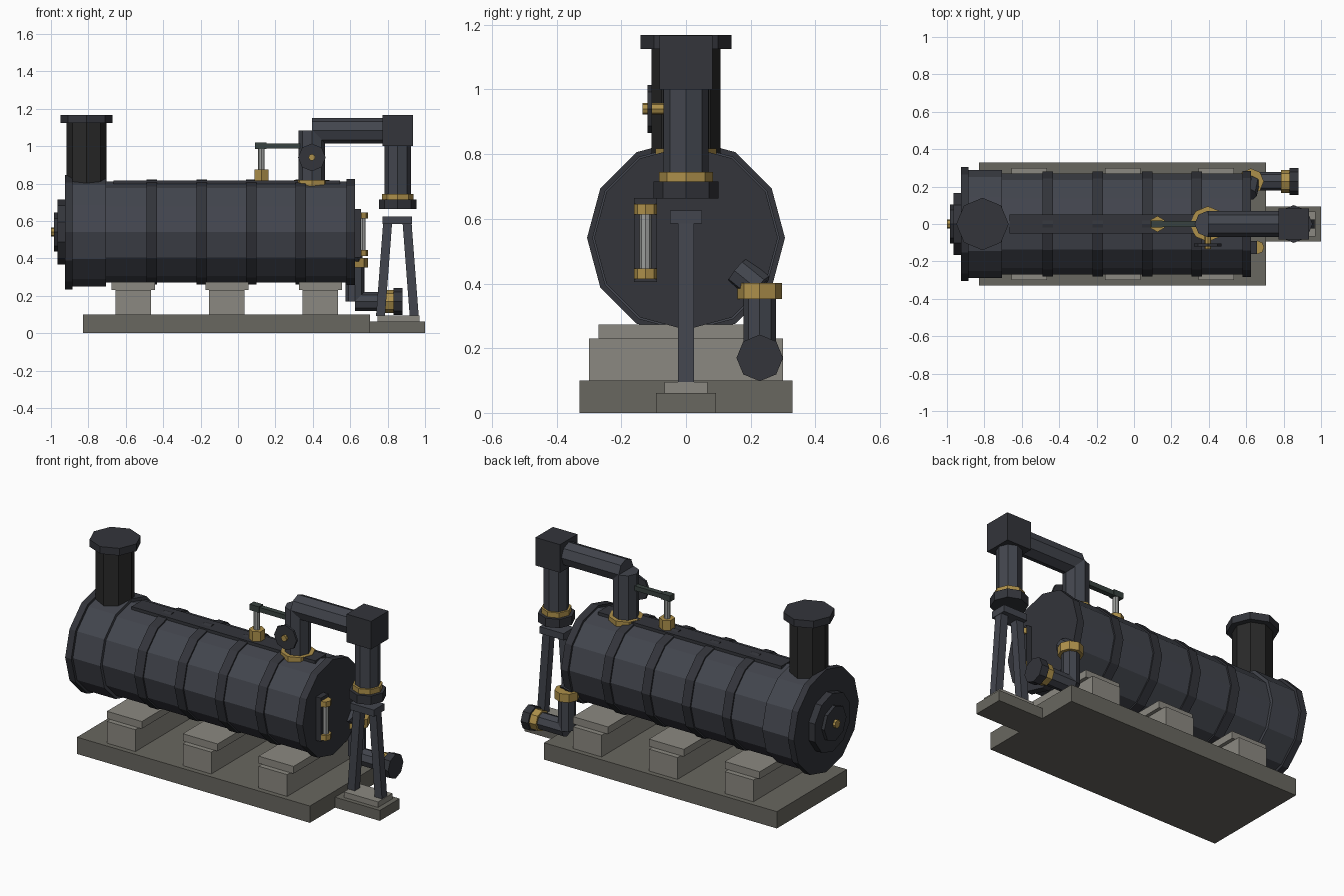
import bpy, bmesh
from mathutils import Vector, Matrix

if "Cube" in bpy.data.objects:
    bpy.data.objects.remove(bpy.data.objects["Cube"])


def material(name, r, g, b):
    m = bpy.data.materials.new(name)
    m.diffuse_color = (r, g, b, 1)
    m.use_nodes = True
    m.node_tree.nodes["Principled BSDF"].inputs["Base Color"].default_value = m.diffuse_color
    return m


IRON = material("iron", 0.055, 0.06, 0.075)
DARK = material("dark_iron", 0.033, 0.035, 0.043)
SOOT = material("soot", 0.022, 0.022, 0.022)
BRASS = material("brass", 0.42, 0.28, 0.07)
STONE = material("stone", 0.14, 0.135, 0.115)
PALE = material("pale_stone", 0.26, 0.25, 0.22)
STEEL = material("steel", 0.33, 0.34, 0.33)
LEVER = material("lever_paint", 0.04, 0.055, 0.05)


def finish(name, bm, mat):
    me = bpy.data.meshes.new(name)
    bm.to_mesh(me)
    bm.free()
    me.materials.append(mat)
    ob = bpy.data.objects.new(name, me)
    bpy.context.collection.objects.link(ob)
    return ob


def rod(name, a, b, r, mat, n=8):
    """Flat-faced prism of n sides from point a to point b."""
    a, b = Vector(a), Vector(b)
    d = b - a
    bm = bmesh.new()
    M = Matrix.Translation((a + b) / 2) @ d.to_track_quat('Z', 'Y').to_matrix().to_4x4()
    bmesh.ops.create_cone(bm, cap_ends=True, segments=n, radius1=r, radius2=r,
                          depth=d.length, matrix=M)
    return finish(name, bm, mat)


def box(name, x, y, z, mat, shift=0):
    """Box from (min, max) ranges; shift slides the top along x."""
    bm = bmesh.new()
    bmesh.ops.create_cube(bm, size=1)
    for v in bm.verts:
        top = v.co.z > 0
        v.co = [r[int(c > 0)] for c, r in zip(v.co, (x, y, z))]
        if top:
            v.co.x += shift
    return finish(name, bm, mat)


ZC = 0.541


def drum(name, x0, x1, r, mat, n=12):
    return rod(name, (x0, 0, ZC), (x1, 0, ZC), r, mat, n)


# Foundation and saddles
box("base", (-0.83, 0.705), (-0.33, 0.33), (0, 0.10), STONE)
box("side_base", (0.70, 1.0), (-0.093, 0.093), (0, 0.062), STONE)
box("trestle_foot", (0.745, 0.97), (-0.067, 0.067), (0.06, 0.095), PALE)
for i, x in enumerate((-0.56, -0.06, 0.44)):
    box(f"saddle_block_{i}", (x - 0.094, x + 0.094), (-0.30, 0.30), (0.10, 0.23), PALE)
    box(f"saddle_pad_{i}", (x - 0.115, x + 0.115), (-0.27, 0.27), (0.23, 0.273), PALE)

# Boiler drum, bands and ends
drum("boiler", -0.71, 0.60, 0.271, IRON)
drum("smokebox", -0.89, -0.705, 0.29, IRON)
drum("smokebox_flange", -0.925, -0.885, 0.306, DARK)
drum("end_flange", 0.58, 0.625, 0.284, DARK)
for i in range(4):
    x = -0.46 + i * 0.265
    drum(f"band_{i}", x - 0.028, x + 0.028, 0.28, DARK)
box("ridge_plate", (-0.665, 0.545), (-0.052, 0.052), (0.78, 0.816), DARK)
drum("smokebox_door", -0.966, -0.92, 0.174, DARK, 10)
drum("door_boss", -0.985, -0.96, 0.104, DARK, 8)
drum("door_knob", -1.0, -0.98, 0.025, BRASS, 8)

# Chimney
rod("chimney", (-0.81, 0, 0.76), (-0.81, 0, 1.13), 0.107, SOOT)
rod("chimney_cap", (-0.81, 0, 1.125), (-0.81, 0, 1.168), 0.14, DARK)

# Steam pipe to the cylinder
rod("steam_collar", (0.395, 0, 0.77), (0.395, 0, 0.818), 0.095, BRASS)
rod("steam_riser", (0.395, 0, 0.78), (0.395, 0, 1.083), 0.071, IRON)
rod("steam_pipe", (0.395, 0, 1.083), (0.79, 0, 1.083), 0.069, IRON)
box("pipe_junction", (0.773, 0.935), (-0.082, 0.082), (1.0, 1.167), DARK)
rod("down_pipe", (0.854, 0, 0.74), (0.854, 0, 1.01), 0.07, IRON)
rod("down_pipe_collar", (0.854, 0, 0.713), (0.854, 0, 0.745), 0.083, BRASS)
rod("down_pipe_flange", (0.854, 0, 0.663), (0.854, 0, 0.715), 0.101, DARK)

# Trestle
box("trestle_cap", (0.772, 0.93), (-0.05, 0.05), (0.585, 0.625), IRON)
for s in (-1, 1):
    x = 0.852 + s * 0.09
    box(f"trestle_leg_{s}", (x - 0.024, x + 0.024), (-0.024, 0.024),
        (0.093, 0.59), IRON, -s * 0.038)

# Valve hand wheel
rod("wheel_axle", (0.395, -0.04, 0.94), (0.395, -0.12, 0.94), 0.018, BRASS)
rod("hand_wheel", (0.395, -0.105, 0.94), (0.395, -0.119, 0.94), 0.074, DARK)
rod("wheel_hub", (0.395, -0.115, 0.94), (0.395, -0.134, 0.94), 0.018, BRASS)

# Safety valve and lever
rod("safety_valve", (0.125, 0, 0.80), (0.125, 0, 0.875), 0.043, BRASS, 6)
rod("valve_stem", (0.125, 0, 0.87), (0.125, 0, 0.99), 0.018, STEEL)
box("valve_lever", (0.12, 0.34), (-0.015, 0.015), (0.987, 1.015), LEVER)
box("lever_end", (0.09, 0.152), (-0.02, 0.02), (0.985, 1.02), LEVER)

# Water gauge
gx, gy = 0.66, -0.125
box("gauge_plate", (0.62, 0.658), (-0.16, -0.09), (0.405, 0.665), DARK)
rod("gauge_glass", (gx + 0.005, gy, 0.43), (gx + 0.005, gy, 0.63), 0.018, STEEL)
for z in (0.43, 0.63):
    rod(f"gauge_fitting_{z}", (gx, gy, z - 0.016), (gx, gy, z + 0.016), 0.036, BRASS)

# Drain pipe
px, py, pz = 0.625, 0.228, 0.17
rod("drain_elbow", (0.61, 0.16, 0.44), (px, py, 0.385), 0.048, IRON)
rod("drain_collar", (px, py, 0.352), (px, py, 0.402), 0.069, BRASS)
rod("drain_drop", (px, py, pz), (px, py, 0.37), 0.05, IRON)
rod("drain_pipe", (px, py, pz), (0.80, py, pz), 0.05, IRON)
rod("drain_outlet_collar", (0.787, py, pz), (0.868, py, pz), 0.061, BRASS)
rod("drain_cap", (0.832, py, pz), (0.88, py, pz), 0.072, DARK)
